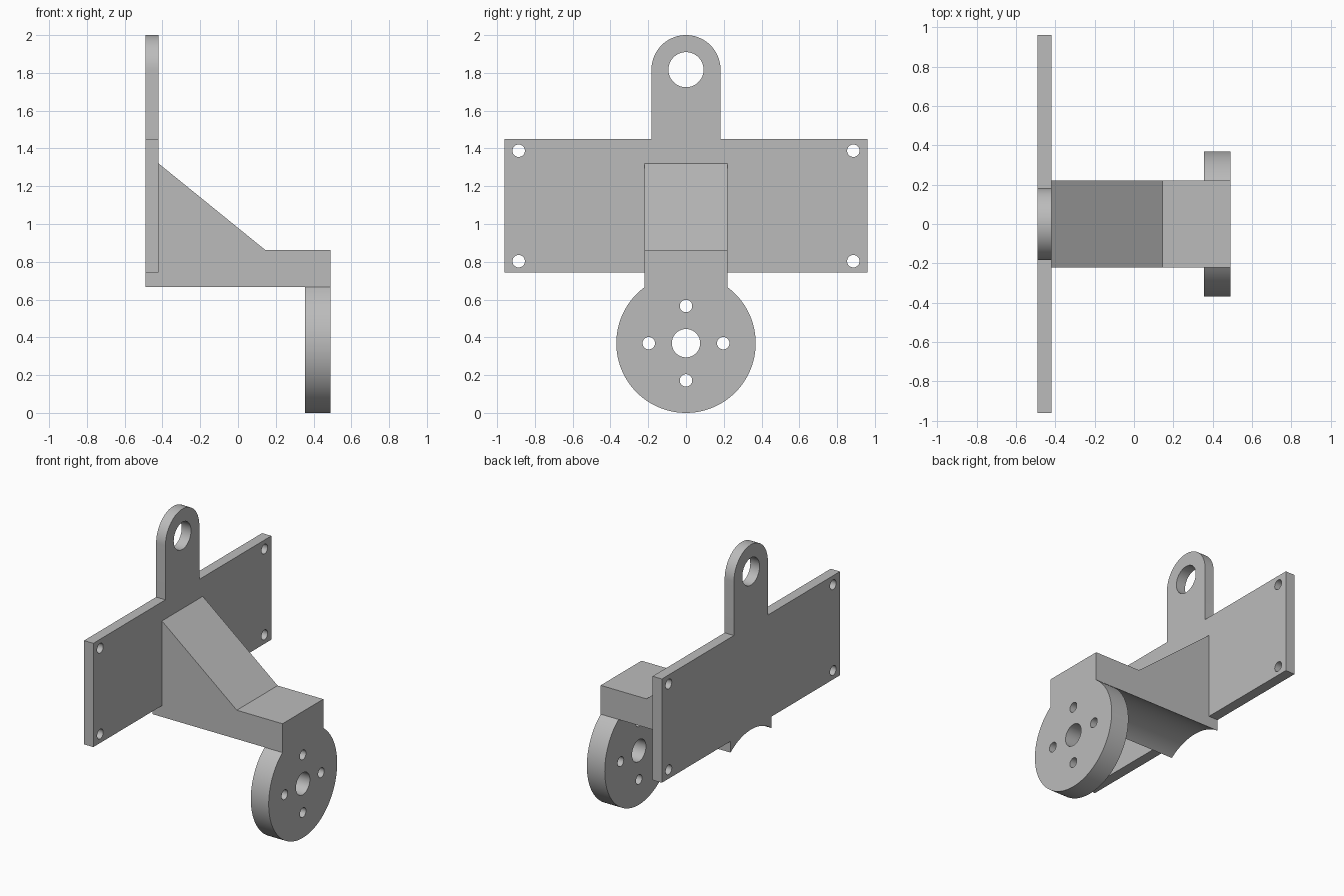
import bpy, bmesh, math
from mathutils import Vector

cube = bpy.data.objects.get("Cube")
if cube:
    bpy.data.objects.remove(cube, do_unlink=True)

grey = bpy.data.materials.new("plain grey")
grey.use_nodes = True
colour = (0.5, 0.5, 0.5, 1)
grey.diffuse_color = colour
grey.node_tree.nodes["Principled BSDF"].inputs["Base Color"].default_value = colour

BACK, PLATE_FRONT = -0.49, -0.42     # plate thickness along x
DISC_BACK, FRONT = 0.355, 0.49       # disc thickness along x
HUB_Z, HUB_R = 0.369, 0.369
EYE_Z, EYE_R = 1.817, 0.183
HALF_WIDTH = 0.22


def prism(name, points, offset):
    """Extrude a closed outline of 3D points by an offset."""
    bm = bmesh.new()
    face = bm.faces.new([bm.verts.new(p) for p in points])
    ext = bmesh.ops.extrude_face_region(bm, geom=[face])
    verts = [g for g in ext["geom"] if isinstance(g, bmesh.types.BMVert)]
    bmesh.ops.translate(bm, vec=Vector(offset), verts=verts)
    bmesh.ops.recalc_face_normals(bm, faces=bm.faces)
    mesh = bpy.data.meshes.new(name)
    bm.to_mesh(mesh)
    bm.free()
    mesh.materials.append(grey)
    obj = bpy.data.objects.new(name, mesh)
    bpy.context.collection.objects.link(obj)
    return obj


def arc(y, z, r, start, end, steps):
    angles = [start + (end - start) * i / steps for i in range(steps + 1)]
    return [(y + r * math.cos(a), z + r * math.sin(a)) for a in angles]


def cylinder(name, y, z, r, x0, x1, sides):
    ring = arc(y, z, r, 0, math.tau, sides)[:-1]
    return prism(name, [(x0, a, b) for a, b in ring], (x1 - x0, 0, 0))


def combine(target, other, operation):
    mod = target.modifiers.new(operation.lower(), "BOOLEAN")
    mod.operation, mod.solver, mod.object = operation, "EXACT", other
    bpy.context.view_layer.objects.active = target
    bpy.ops.object.modifier_apply(modifier=mod.name)
    bpy.data.objects.remove(other, do_unlink=True)


# Mounting plate with rounded hanging tab
outline = [(-0.96, 0.742), (0.96, 0.742), (0.96, 1.45), (EYE_R, 1.45)]
outline += arc(0, EYE_Z, EYE_R, 0, math.pi, 48)
outline += [(-EYE_R, 1.45), (-0.96, 1.45)]
body = prism("mounting_bracket", [(BACK, y, z) for y, z in outline],
             (PLATE_FRONT - BACK, 0, 0))

# Sloped arm, hollowed underneath to the round of the disc
side = [(BACK, 0.6), (FRONT, 0.6), (FRONT, 0.862), (0.145, 0.862),
        (PLATE_FRONT, 1.32), (BACK, 1.32)]
arm = prism("arm", [(x, -HALF_WIDTH, z) for x, z in side], (0, 2 * HALF_WIDTH, 0))
combine(arm, cylinder("hollow", 0, HUB_Z, HUB_R, -1, DISC_BACK, 128), "DIFFERENCE")
combine(body, arm, "UNION")

# Round flange disc
combine(body, cylinder("disc", 0, HUB_Z, HUB_R, DISC_BACK, FRONT, 128), "UNION")

# Tab eye, hub bore, bolt circle and plate corner holes
holes = [(0, EYE_Z, 0.093, BACK, PLATE_FRONT, 64),
         (0, HUB_Z, 0.075, DISC_BACK, FRONT, 64)]
for i in range(4):
    a = i * math.pi / 2
    holes.append((0.197 * math.cos(a), HUB_Z + 0.197 * math.sin(a),
                  0.033, DISC_BACK, FRONT, 32))
for y in (-0.886, 0.886):
    for z in (0.803, 1.388):
        holes.append((y, z, 0.033, BACK, PLATE_FRONT, 32))
for y, z, r, x0, x1, sides in holes:
    combine(body, cylinder("hole", y, z, r, x0 - 0.05, x1 + 0.05, sides), "DIFFERENCE")

bpy.ops.object.select_all(action="DESELECT")
body.select_set(True)
bpy.context.view_layer.objects.active = body
bpy.ops.object.shade_smooth_by_angle(angle=math.radians(30))
